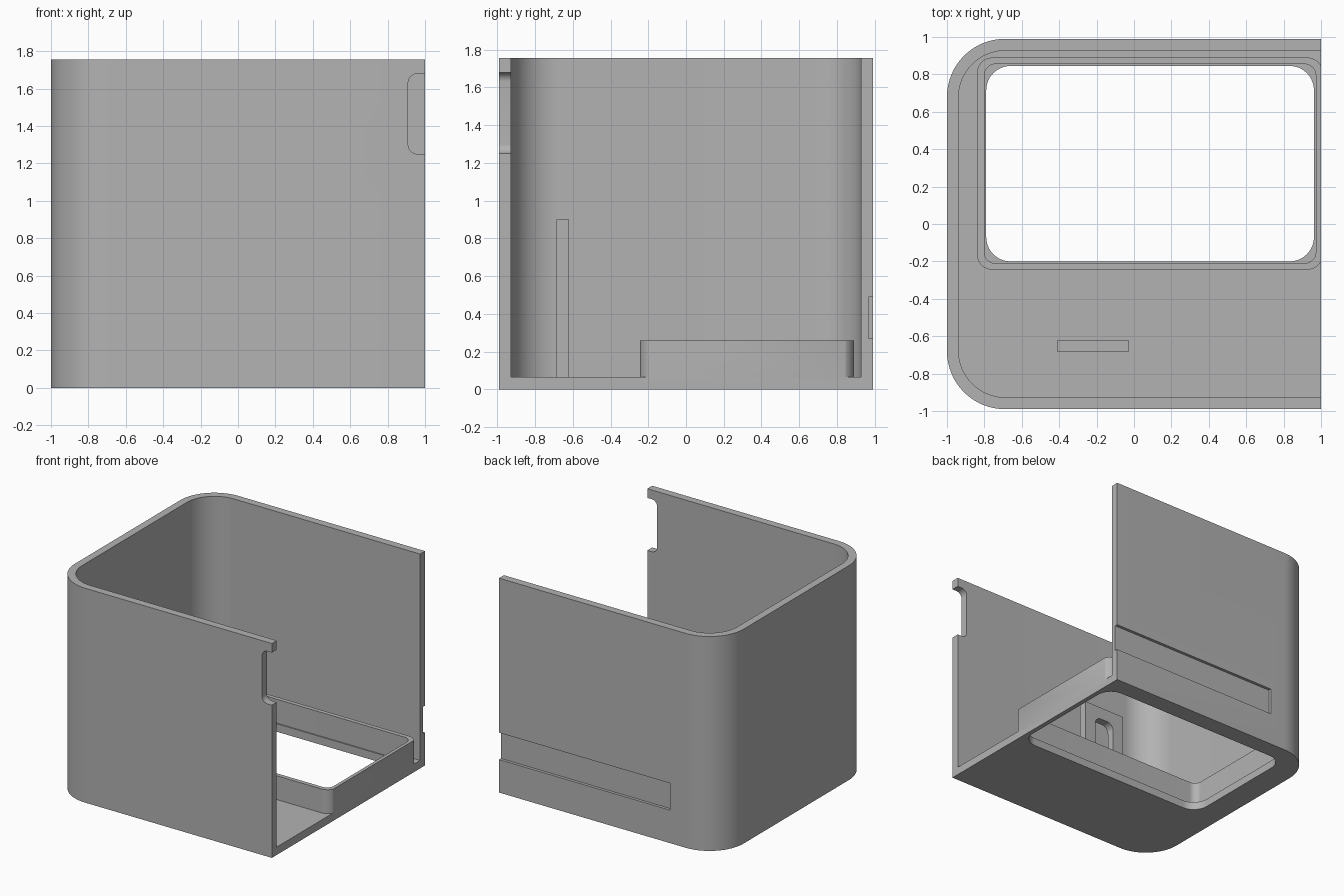
import bpy
import bmesh
from math import cos, sin, pi

if "Cube" in bpy.data.objects:
    bpy.data.objects.remove(bpy.data.objects["Cube"], do_unlink=True)

GREY = (0.45, 0.45, 0.45, 1.0)
grey = bpy.data.materials.new("plain grey")
grey.use_nodes = True
grey.diffuse_color = GREY
grey.node_tree.nodes["Principled BSDF"].inputs["Base Color"].default_value = GREY


def rounded_outline(u0, u1, v0, v1, left_r, right_r, steps=16):
    """Rectangle outline with separate corner radii at the low-u and high-u ends."""
    corners = [(u1, v1, right_r, -1, -1), (u0, v1, left_r, 1, -1),
               (u0, v0, left_r, 1, 1), (u1, v0, right_r, -1, 1)]
    points = []
    for quarter, (u, v, r, du, dv) in enumerate(corners):
        if r == 0:
            points.append((u, v))
            continue
        for i in range(steps + 1):
            a = (quarter + i / steps) * pi / 2
            points.append((u + du * r + r * cos(a), v + dv * r + r * sin(a)))
    return points


def prism(name, u, v, w, left_r=0, right_r=0, upright=False):
    """Extrude an outline along z, or along y when upright (u, v are then x, z)."""
    bm = bmesh.new()
    outline = rounded_outline(*u, *v, left_r, right_r)
    base = [bm.verts.new((a, w[0], b) if upright else (a, b, w[0])) for a, b in outline]
    face = bm.faces.new(base)
    top = bmesh.ops.extrude_face_region(bm, geom=[face])["geom"]
    shift = (0, w[1] - w[0], 0) if upright else (0, 0, w[1] - w[0])
    bmesh.ops.translate(bm, vec=shift,
                        verts=[g for g in top if isinstance(g, bmesh.types.BMVert)])
    bmesh.ops.recalc_face_normals(bm, faces=bm.faces)
    mesh = bpy.data.meshes.new(name)
    bm.to_mesh(mesh)
    bm.free()
    mesh.materials.append(grey)
    obj = bpy.data.objects.new(name, mesh)
    bpy.context.collection.objects.link(obj)
    return obj


def select(obj):
    bpy.ops.object.select_all(action="DESELECT")
    obj.select_set(True)
    bpy.context.view_layer.objects.active = obj


def combine(obj, other, operation="DIFFERENCE"):
    other.hide_render = True
    select(obj)
    mod = obj.modifiers.new(operation.lower(), "BOOLEAN")
    mod.operation, mod.solver, mod.object = operation, "EXACT", other
    bpy.ops.object.modifier_apply(modifier=mod.name)
    bpy.data.objects.remove(other, do_unlink=True)


FLOOR, TOP, SIDE = 0.065, 1.755, 0.99

# Housing: rounded at the closed end, hollow and open at the other
housing = prism("housing", (-1, 1), (-SIDE, SIDE), (0, TOP), left_r=0.31)
combine(housing, prism("cavity", (-0.938, 1.2), (-0.927, 0.927), (FLOOR, 2), left_r=0.25))

# Raised rim around the floor opening, trimmed flush with the open end
rim = prism("opening_rim", (-0.84, 1.01), (-0.245, 0.89), (FLOOR - 0.03, 0.26), 0.085, 0.085)
combine(rim, prism("trim", (1, 1.2), (-1, 1), (0, 1)))
combine(housing, rim, "UNION")

# Recess inside the rim, then the slightly smaller floor opening
combine(housing, prism("rim_recess", (-0.80, 0.972), (-0.21, 0.855), (FLOOR, 1), 0.06, 0.06))
combine(housing, prism("floor_opening", (-0.79, 0.962), (-0.20, 0.845), (-0.1, 0.3), 0.13, 0.13))

# Shallow groove outside the back wall and rounded notch in the front wall edge
combine(housing, prism("back_groove", (-0.55, 1.2), (0.966, 1.2), (0.27, 0.49)))
combine(housing, prism("front_notch", (0.91, 1.2), (1.25, 1.68), (-1.2, -0.8),
                       left_r=0.05, upright=True))

# Upright bracket plate with a rounded slot
bracket = prism("bracket_plate", (-0.41, -0.03), (FLOOR, 0.9), (-0.685, -0.62), upright=True)
combine(bracket, prism("slot", (-0.31, -0.13), (0.165, 0.8), (-0.8, -0.5),
                       0.06, 0.06, upright=True))

for part in (housing, bracket):
    select(part)
    bpy.ops.object.shade_smooth_by_angle(angle=pi / 6)
